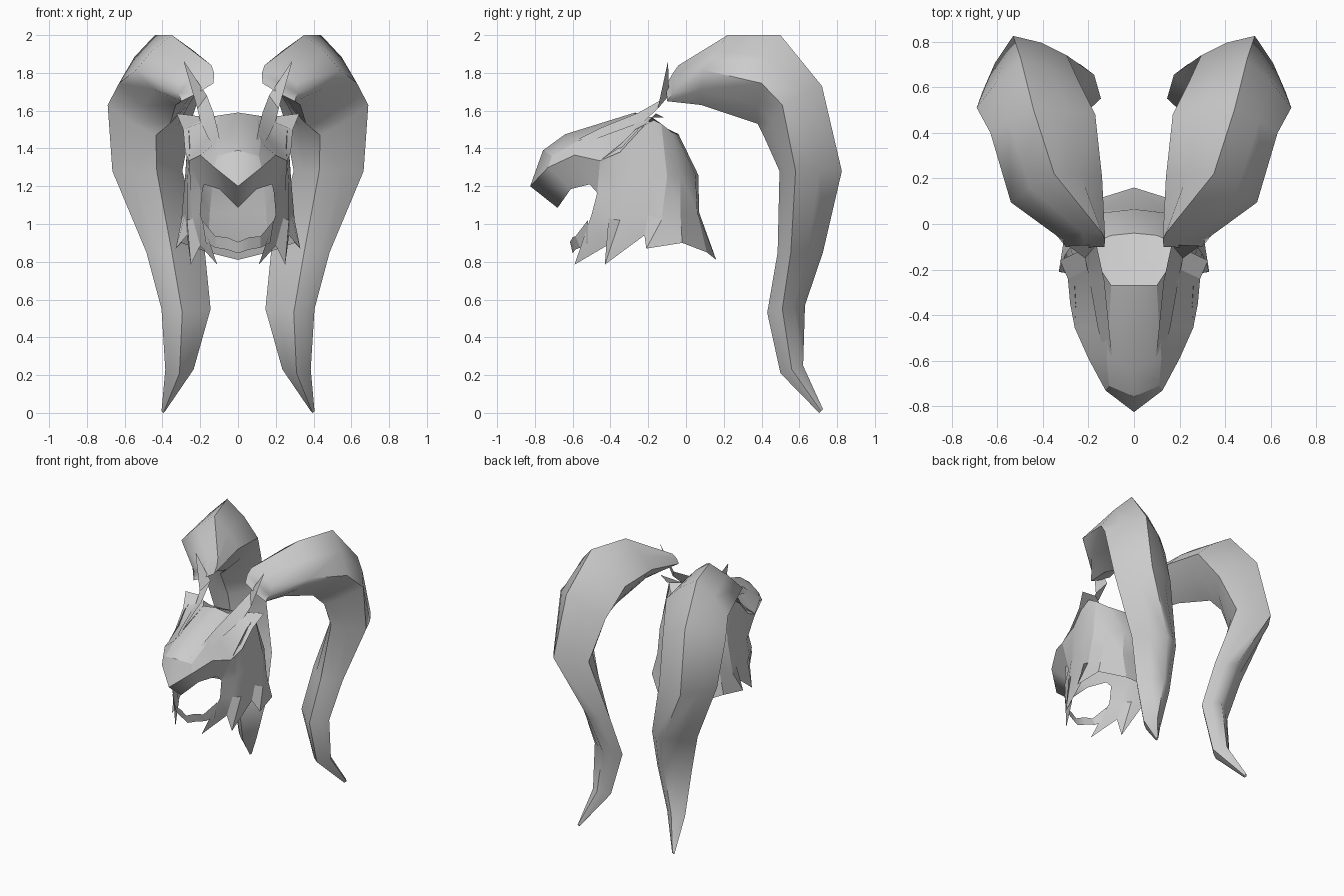
import bpy, bmesh, math
from mathutils import Vector

if "Cube" in bpy.data.objects:
    bpy.data.objects.remove(bpy.data.objects["Cube"])

grey = bpy.data.materials.new("plain grey")
grey.use_nodes = True
colour = (0.6, 0.6, 0.6, 1)
grey.diffuse_color = colour
grey.node_tree.nodes["Principled BSDF"].inputs["Base Color"].default_value = colour

MASK_CENTRE = Vector((0, -.25, 1.2))


def finish(name, bm, angle):
    """Turn a half mesh into a mirrored, shaded object."""
    mesh = bpy.data.meshes.new(name)
    bm.to_mesh(mesh)
    bm.free()
    mesh.materials.append(grey)
    part = bpy.data.objects.new(name, mesh)
    bpy.context.collection.objects.link(part)
    mirror = part.modifiers.new("mirror", "MIRROR")
    mirror.use_clip = True
    mirror.merge_threshold = 0.001
    bpy.ops.object.select_all(action="DESELECT")
    part.select_set(True)
    bpy.context.view_layer.objects.active = part
    bpy.ops.object.shade_smooth_by_angle(angle=math.radians(angle))
    return part


def grid(bm, rows, closed=False):
    """Bridge neighbouring rows of points with quads."""
    verts = [[bm.verts.new(point) for point in row] for row in rows]
    for low, high in zip(verts, verts[1:]):
        count = len(low)
        for i in range(count if closed else count - 1):
            j = (i + 1) % count
            bm.faces.new((low[i], low[j], high[j], high[i]))
    return verts


def sheet(name, rows, angle=25):
    """Open plate of the mask, with its normals facing outwards."""
    bm = bmesh.new()
    grid(bm, rows)
    bmesh.ops.remove_doubles(bm, verts=bm.verts, dist=0.0005)
    bmesh.ops.recalc_face_normals(bm, faces=bm.faces)
    outward = sum(f.normal.dot(f.calc_center_median() - MASK_CENTRE) for f in bm.faces)
    if outward < 0:
        bmesh.ops.reverse_faces(bm, faces=bm.faces)
    return finish(name, bm, angle)


def horn(name, stations, sides=8, bulge=0.78):
    """Skin rounded diamond rings given by a centre and two half axes."""
    bm = bmesh.new()
    rows = []
    for centre, across, along in stations:
        c, u, v = Vector(centre), Vector(across), Vector(along)
        ring = []
        for i in range(sides):
            t = math.tau * i / sides
            size = bulge if i % 2 else 1
            ring.append(c + size * (u * math.cos(t) + v * math.sin(t)))
        rows.append(ring)
    verts = grid(bm, rows, closed=True)
    bm.faces.new(verts[0])
    bm.faces.new(verts[-1])
    bmesh.ops.recalc_face_normals(bm, faces=bm.faces)
    return finish(name, bm, 60)


# Large curling horns: centre, sideways half axis, upward half axis
horn("horns", [
    ((.22, -.07, 1.745), (.09, .03, 0), (-.08, .03, .095)),
    ((.34, .15, 1.815), (.2, -.055, 0), (.01, .07, .185)),
    ((.4, .44, 1.765), (.23, -.04, -.02), (.04, .06, .235)),
    ((.465, .565, 1.6), (.225, -.055, .03), (.03, .155, .13)),
    ((.48, .66, 1.28), (.185, -.08, 0), (.05, .165, 0)),
    ((.33, .605, .85), (.155, -.05, 0), (-.02, .12, 0)),
    ((.275, .53, .55), (.13, -.02, 0), (-.02, .1, .02)),
    ((.31, .56, .23), (.075, 0, 0), (0, .06, .02)),
    ((.395, .715, .01), (.01, 0, 0), (0, .01, .01)),
])

# Forehead and snout top, from crown to tip
sheet("snout_top", [
    [(0, -.27, 1.59), (.1, -.27, 1.575)],
    [(0, -.64, 1.475), (.12, -.59, 1.43)],
    [(0, -.757, 1.39), (.11, -.71, 1.36)],
    [(0, -.825, 1.2), (.125, -.73, 1.3)],
])

# Side of the face, sweeping back to the pointed ear
sheet("face_sides", [
    [(.11, -.71, 1.36), (.125, -.73, 1.3)],
    [(.12, -.59, 1.43), (.2, -.59, 1.365)],
    [(.11, -.45, 1.5), (.26, -.455, 1.335)],
    [(.1, -.27, 1.575), (.28, -.35, 1.38)],
    [(.16, -.18, 1.565), (.29, -.24, 1.5)],
    [(.24, -.12, 1.565), (.325, -.16, 1.585)],
])

# Upper lip under the snout
sheet("upper_lip", [
    [(0, -.825, 1.2), (0, -.68, 1.085)],
    [(.125, -.73, 1.3), (.1, -.61, 1.185)],
    [(.2, -.59, 1.365), (.18, -.51, 1.21)],
    [(.26, -.455, 1.335), (.19, -.47, 1.165)],
])

# Crown behind the forehead
sheet("crown", [
    [(0, -.27, 1.59), (.1, -.27, 1.575), (.16, -.18, 1.565), (.26, -.17, 1.545)],
    [(0, -.04, 1.476), (.1, -.05, 1.476), (.17, -.08, 1.49), (.23, -.13, 1.53)],
])

# Cheek and neck curtain with a ragged hem, from jaw to nape
sheet("neck_curtain", [
    [(.26, -.455, 1.335), (.19, -.47, 1.165), (.2, -.5, 1.05), (.11, -.59, .785)],
    [(.255, -.35, 1.42), (.25, -.37, 1.17), (.24, -.41, 1.03), (.2, -.42, .885)],
    [(.26, -.27, 1.5), (.27, -.31, 1.2), (.27, -.35, 1.02), (.25, -.43, .785)],
    [(.26, -.17, 1.55), (.28, -.18, 1.25), (.28, -.2, 1.05), (.27, -.22, .94)],
    [(.23, -.13, 1.53), (.28, -.1, 1.25), (.3, -.13, 1.02), (.33, -.21, .87)],
    [(.17, -.08, 1.49), (.24, -.03, 1.26), (.26, -.03, 1.06), (.3, -.02, .9)],
    [(.1, -.05, 1.476), (.13, .05, 1.26), (.15, .06, 1.06), (.16, .11, .85)],
    [(0, -.04, 1.476), (0, .065, 1.26), (0, .07, 1.06), (0, .16, .81)],
])

# Thin chin strap joining the two cheeks under the open mouth
sheet("chin_strap", [
    [(.19, -.52, 1.02), (.17, -.52, .9)],
    [(.12, -.585, .935), (.12, -.56, .875)],
    [(.06, -.6, .93), (.06, -.585, .865)],
    [(0, -.614, .905), (0, -.6, .845)],
])

# Brow ridges rising into thin spikes
sheet("brow_spikes", [
    [(.085, -.69, 1.39), (.1, -.68, 1.375)],
    [(.11, -.45, 1.51), (.16, -.45, 1.46)],
    [(.13, -.25, 1.59), (.2, -.22, 1.545)],
    [(.165, -.09, 1.68), (.215, -.15, 1.61)],
    [(.285, -.095, 1.86), (.286, -.097, 1.855)],
])
